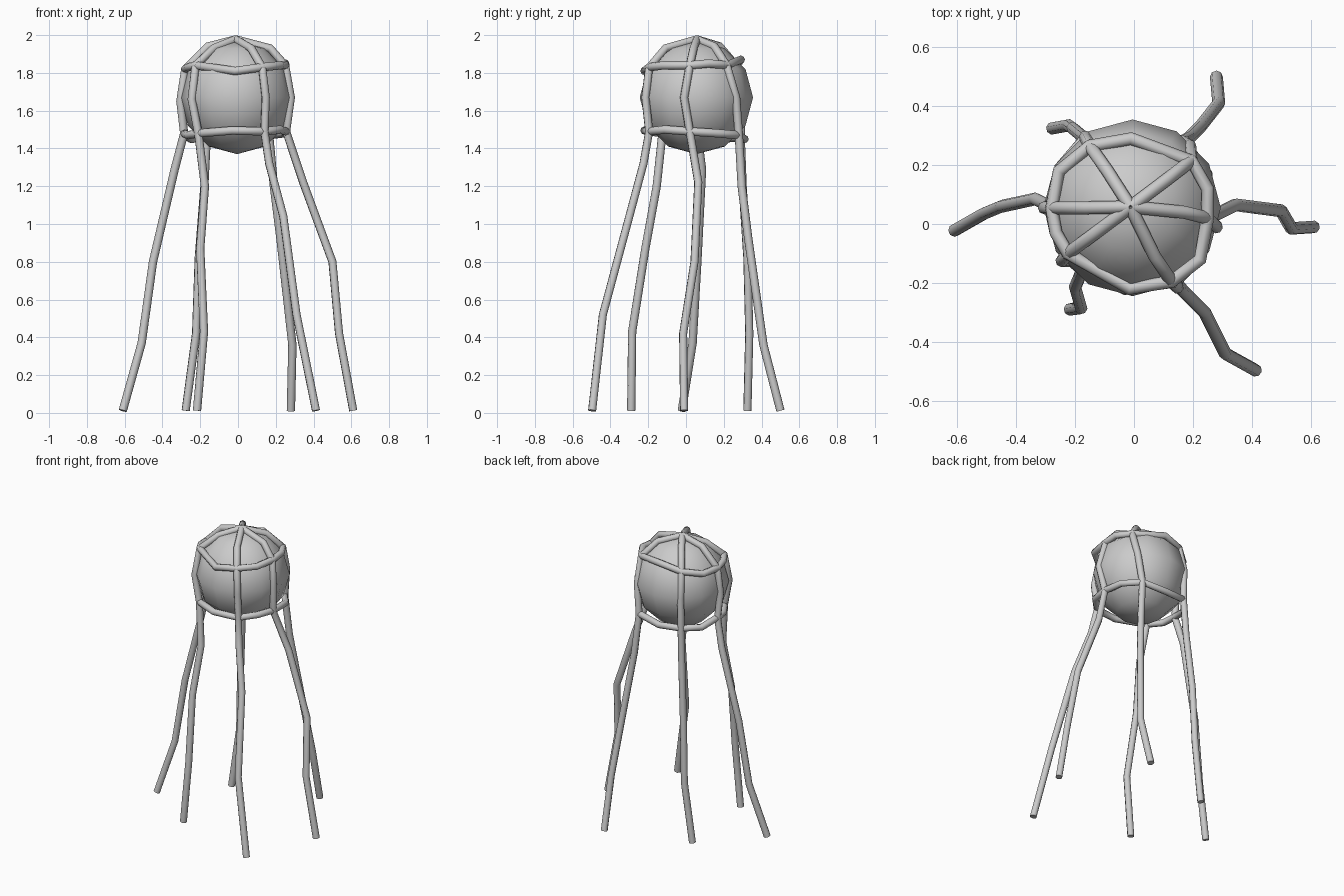
import bpy

R = 0.022  # tube radius
POLE = (-0.012, 0.058, 1.977)


def tube(name, pts, closed=False):
    cu = bpy.data.curves.new(name, 'CURVE')
    cu.dimensions = '3D'
    cu.bevel_depth = R
    cu.bevel_resolution = 2
    cu.use_fill_caps = True
    sp = cu.splines.new('POLY')
    sp.points.add(len(pts) - 1)
    for p, co in zip(sp.points, pts):
        p.co = (*co, 1)
    sp.use_cyclic_u = closed
    ob = bpy.data.objects.new(name, cu)
    bpy.context.collection.objects.link(ob)
    bpy.ops.object.select_all(action='DESELECT')
    ob.select_set(True)
    bpy.context.view_layer.objects.active = ob
    bpy.ops.object.convert(target='MESH')
    bpy.ops.object.shade_smooth_by_angle(angle=0.87)
    return bpy.context.object


# round tank
bpy.ops.mesh.primitive_uv_sphere_add(segments=12, ring_count=6, radius=0.3,
                                     location=(-0.005, 0.055, 1.67))
bpy.context.object.name = "tank"
bpy.ops.object.shade_smooth()

# six legs, each running from the crown over the tank to the ground
# point 2 meets the upper ring, point 4 the lower ring
legs = {
    "right_leg": [(.17, .04, 1.93), (.25, .02, 1.84), (.28, -.01, 1.67), (.255, .02, 1.49),
                  (.345, .065, 1.22), (.50, .045, .80), (.535, -.015, .42), (.61, -.01, .012)],
    "back_right_leg": [(.11, .15, 1.94), (.195, .215, 1.84), (.19, .265, 1.67), (.165, .28, 1.47),
                       (.19, .295, 1.2), (.225, .33, .92), (.288, .41, .36), (.28, .50, .012)],
    "back_left_leg": [(-.09, .18, 1.94), (-.15, .265, 1.84), (-.165, .295, 1.67), (-.165, .29, 1.46),
                      (-.178, .30, 1.2), (-.208, .325, .82), (-.222, .335, .42), (-.277, .325, .012)],
    "left_leg": [(-.16, .055, 1.94), (-.28, .055, 1.82), (-.305, .055, 1.65), (-.285, .06, 1.48),
                 (-.335, .085, 1.29), (-.45, .06, .80), (-.51, .035, .37), (-.61, -.022, .012)],
    "front_left_leg": [(-.13, -.03, 1.93), (-.225, -.10, 1.84), (-.245, -.125, 1.66), (-.21, -.125, 1.48),
                       (-.175, -.155, 1.2), (-.20, -.215, .87), (-.18, -.285, .43), (-.217, -.29, .012)],
    "front_right_leg": [(.07, -.11, 1.93), (.128, -.195, 1.83), (.147, -.215, 1.67), (.14, -.195, 1.49),
                        (.165, -.225, 1.32), (.24, -.30, 1.04), (.31, -.44, .52), (.413, -.497, .012)],
}
for name, pts in legs.items():
    tube(name, [POLE] + pts)

# two rings tied to the legs, with one extra bend between each pair
upper_mid = [(.25, .12, 1.85), (-.01, .29, 1.87), (-.255, .18, 1.82),
             (-.265, -.03, 1.83), (-.015, -.22, 1.81), (.225, -.12, 1.84)]
lower_mid = [(.245, .17, 1.48), (-.01, .31, 1.45), (-.25, .19, 1.45),
             (-.265, -.03, 1.47), (-.03, -.22, 1.495), (.225, -.11, 1.50)]
for name, idx, mids in (("upper_ring", 1, upper_mid), ("lower_ring", 3, lower_mid)):
    loop = []
    for pts, mid in zip(legs.values(), mids):
        loop += [pts[idx], mid]
    tube(name, loop, True)
